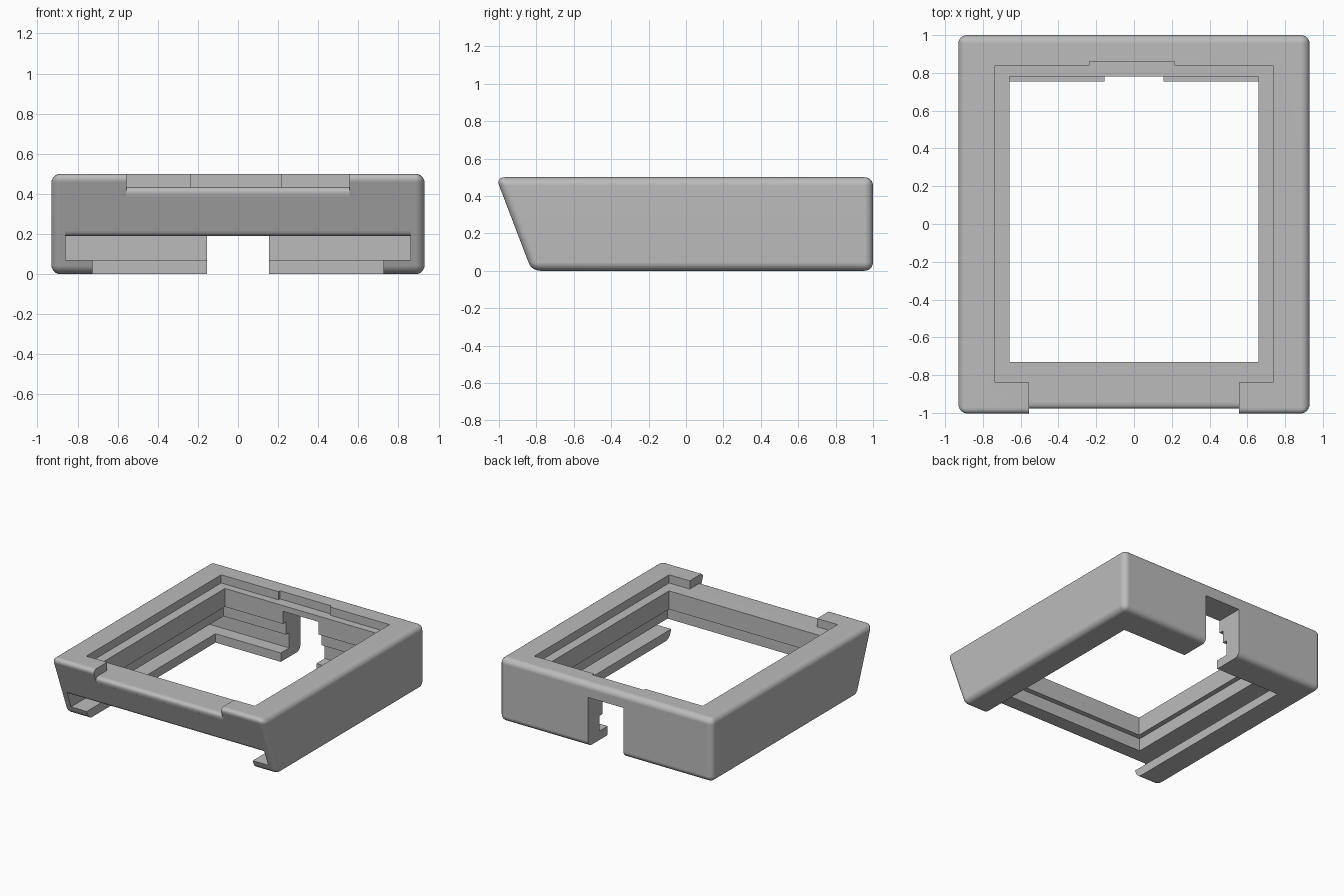
import bpy
import bmesh
import math
from mathutils import Vector

old = bpy.data.objects.get("Cube")
if old:
    bpy.data.objects.remove(old, do_unlink=True)

grey = bpy.data.materials.new("light grey plastic")
grey.use_nodes = True
grey.diffuse_color = (0.5, 0.5, 0.5, 1)
grey.node_tree.nodes["Principled BSDF"].inputs["Base Color"].default_value = (0.5, 0.5, 0.5, 1)


def prism(name, x0, x1, profile, bevel=0):
    """Extrude a (y, z) outline from x0 to x1, rounding all edges if asked."""
    bm = bmesh.new()
    face = bm.faces.new([bm.verts.new((x0, y, z)) for y, z in profile])
    ext = bmesh.ops.extrude_face_region(bm, geom=[face])
    verts = [v for v in ext["geom"] if isinstance(v, bmesh.types.BMVert)]
    bmesh.ops.translate(bm, vec=(x1 - x0, 0, 0), verts=verts)
    if bevel:
        bmesh.ops.bevel(bm, geom=bm.edges[:], offset=bevel, segments=6,
                        profile=0.5, affect='EDGES')
    bmesh.ops.recalc_face_normals(bm, faces=bm.faces[:])
    mesh = bpy.data.meshes.new(name)
    bm.to_mesh(mesh)
    bm.free()
    mesh.materials.append(grey)
    obj = bpy.data.objects.new(name, mesh)
    bpy.context.collection.objects.link(obj)
    return obj


def rect(y0, y1, z0, z1):
    return [(y0, z0), (y1, z0), (y1, z1), (y0, z1)]


def rounded(a, corner, b, steps=6):
    """Curve from a to b that is tangent to the corner's two sides."""
    a, c, b = Vector(a), Vector(corner), Vector(b)
    return [tuple(a * (1 - t) ** 2 + c * 2 * t * (1 - t) + b * t * t)
            for t in (i / steps for i in range(steps + 1))]


# Rounded outer shell with a sloping front
frame = prism("bezel_frame", -0.93, 0.93,
              [(-0.825, 0), (1, 0), (1, 0.5), (-1.016, 0.5)], 0.045)

# Lowered front lip and cavity have rounded front edges
lip = rounded((-0.973, 0.388), (-0.991, 0.435), (-0.941, 0.435))
lip_outline = [(-1.1, 0.6), (-1.1, 0.388)] + lip + [(-0.8, 0.435), (-0.8, 0.6)]
sill = rounded((-0.873, 0.19), (-0.898, 0.19), (-0.907, 0.215))
cavity_outline = [(0.86, 0.07), (0.86, 0.19)] + sill + [(-1.1, 0.215), (-1.1, 0.07)]

cutters = [
    ("top_recess", -0.735, 0.735, rect(-0.84, 0.84, 0.435, 0.6)),
    ("recess_tab", -0.235, 0.215, rect(0.8, 0.86, 0.435, 0.6)),
    ("front_lip", -0.555, 0.555, lip_outline),
    ("window", -0.66, 0.66, rect(-0.73, 0.78, 0.1, 0.6)),
    ("inner_pocket", -0.70, 0.70, rect(-0.77, 0.82, 0.12, 0.29)),
    ("slide_cavity", -0.86, 0.86, cavity_outline),
    ("bottom_opening", -0.725, 0.725, rect(-1.1, 0.755, -0.1, 0.12)),
    ("back_notch", -0.155, 0.155, rect(0.7, 1.1, -0.1, 0.39)),
]

bpy.context.view_layer.objects.active = frame
for name, x0, x1, outline in cutters:
    cutter = prism(name, x0, x1, outline)
    mod = frame.modifiers.new(name, 'BOOLEAN')
    mod.operation = 'DIFFERENCE'
    mod.solver = 'EXACT'
    mod.object = cutter
    bpy.ops.object.modifier_apply(modifier=mod.name)
    bpy.data.objects.remove(cutter, do_unlink=True)

# Smooth the rounded edges while keeping the cuts crisp
bpy.ops.object.select_all(action='DESELECT')
frame.select_set(True)
bpy.ops.object.shade_smooth_by_angle(angle=math.radians(30))
normals = frame.modifiers.new("flat_normals", 'WEIGHTED_NORMAL')
normals.keep_sharp = True
